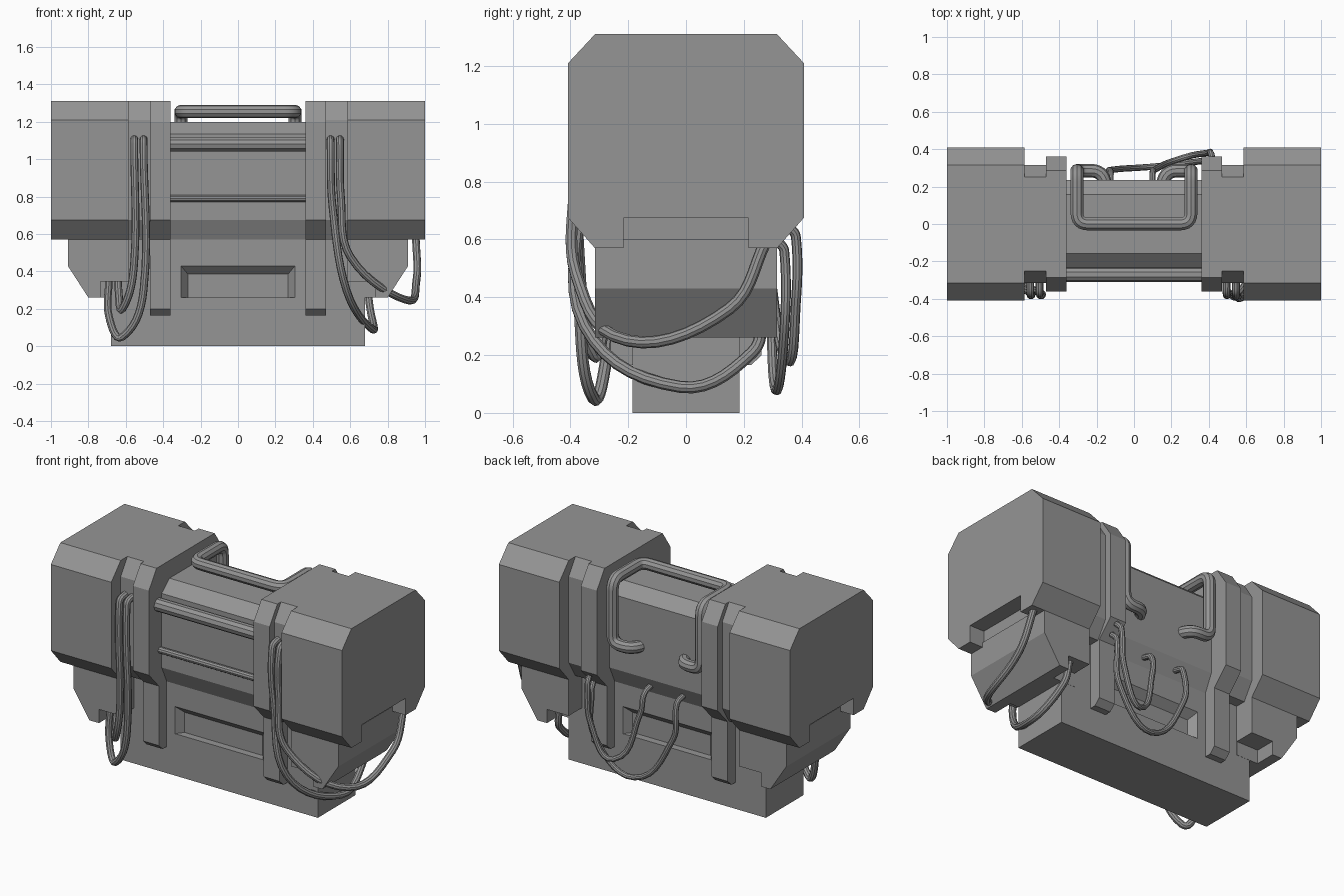
import bpy, bmesh
from mathutils import Vector

cube = bpy.data.objects.get("Cube")
if cube:
    bpy.data.objects.remove(cube)

SHADE = 0.3
GREY = (SHADE, SHADE, SHADE, 1)
grey = bpy.data.materials.new("plain grey")
grey.use_nodes = True
grey.diffuse_color = GREY
grey.node_tree.nodes["Principled BSDF"].inputs["Base Color"].default_value = GREY


def loft(name, ring_a, ring_b):
    """Closed solid between two rings with equal point counts."""
    bm = bmesh.new()
    a = [bm.verts.new(point) for point in ring_a]
    b = [bm.verts.new(point) for point in ring_b]
    bm.faces.new(a)
    bm.faces.new(b[::-1])
    for i in range(len(a)):
        bm.faces.new((a[i - 1], a[i], b[i], b[i - 1]))
    bmesh.ops.recalc_face_normals(bm, faces=bm.faces)
    mesh = bpy.data.meshes.new(name)
    bm.to_mesh(mesh)
    bm.free()
    mesh.materials.append(grey)
    ob = bpy.data.objects.new(name, mesh)
    bpy.context.collection.objects.link(ob)
    return ob


def prism(name, half, x_start, x_end):
    """Extrude along x a (y, z) half profile mirrored in y."""
    ring = half + [(-y, z) for y, z in reversed(half)]
    return loft(name, [(x_start, y, z) for y, z in ring], [(x_end, y, z) for y, z in ring])


def box(name, x_start, x_end, depth, bottom, top, y=0):
    """Box of half depth around y."""
    ring = [(y - depth, bottom), (y + depth, bottom), (y + depth, top), (y - depth, top)]
    return loft(name, [(x_start, *point) for point in ring], [(x_end, *point) for point in ring])


def cut(ob, cutter):
    mod = ob.modifiers.new("cut", "BOOLEAN")
    mod.object = cutter
    mod.operation = "DIFFERENCE"
    mod.solver = "EXACT"
    bpy.context.view_layer.objects.active = ob
    bpy.ops.object.modifier_apply(modifier=mod.name)
    bpy.data.objects.remove(cutter)


def tube(name, points, radius):
    """Round smooth-shaded tube through the points, as a mesh."""
    curve = bpy.data.curves.new(name, "CURVE")
    curve.dimensions = "3D"
    curve.bevel_depth = radius
    curve.bevel_resolution = 3
    curve.use_fill_caps = True
    spline = curve.splines.new("POLY")
    spline.points.add(len(points) - 1)
    for target, point in zip(spline.points, points):
        target.co = (*point, 1)
    curve.materials.append(grey)
    ob = bpy.data.objects.new(name, curve)
    bpy.context.collection.objects.link(ob)
    bpy.ops.object.select_all(action="DESELECT")
    ob.select_set(True)
    bpy.context.view_layer.objects.active = ob
    bpy.ops.object.convert(target="MESH")
    bpy.ops.object.shade_smooth_by_angle()


def rounded(points, radius, steps=6):
    """Replace each inner corner of a path by a curve."""
    points = [Vector(point) for point in points]
    path = [points[0]]
    for before, corner, after in zip(points, points[1:], points[2:]):
        start = corner + (before - corner).normalized() * radius
        end = corner + (after - corner).normalized() * radius
        for i in range(steps + 1):
            t = i / steps
            path.append(start.lerp(corner, t).lerp(corner.lerp(end, t), t))
    return path + [points[-1]]


def flowing(points, steps=7):
    """Smooth path through the points, with tangents limited to each span."""
    points = [Vector(point) for point in points]
    last = len(points) - 1
    slopes = [(points[min(i + 1, last)] - points[max(i - 1, 0)]).normalized()
              for i in range(last + 1)]
    path = []
    for i in range(last):
        reach = (points[i + 1] - points[i]).length * 0.37
        a, d = points[i], points[i + 1]
        b, c = a + slopes[i] * reach, d - slopes[i + 1] * reach
        for k in range(steps):
            t = k / steps
            left, mid, right = a.lerp(b, t), b.lerp(c, t), c.lerp(d, t)
            path.append(left.lerp(mid, t).lerp(mid.lerp(right, t), t))
    return path + [points[-1]]


def front_cable(name, x, points):
    """Cable plugged into the front of a collar, then hanging."""
    tube(name, flowing([(x, -.3, 1.11), (x, -.37, 1.08)] + points), .021)


# End housings, collars, straps and lower blocks on both sides
HOUSING = [(.315, 1.31), (.408, 1.21), (.408, .675), (.315, .57)]
COLLAR = [(.25, 1.31), (.315, 1.21), (.315, .675), (.25, .57)]
STRAP = [(.285, 1.31), (.36, 1.2), (.36, .675), (.262, .57), (.262, .2), (.225, .165)]
END = [(.585, .6), (.91, .6), (.91, .43), (.8, .26), (.585, .26)]
for side, s in (("left", 1), ("right", -1)):
    housing = prism(side + "_housing", HOUSING, s * .585, s)
    cut(housing, box("housing_notch", s * .9, s * 1.1, .217, .5, .675))
    prism(side + "_collar", COLLAR, s * .465, s * .59)
    prism(side + "_strap", STRAP, s * .36, s * .47)

    # Lower block with sloped end and cable sockets
    block = loft(side + "_lower_block", [(s * x, -.315, z) for x, z in END],
                 [(s * x, .315, z) for x, z in END])
    for d in (1, -1):
        cut(block, box("socket", s * .5, s * .735, .114, .2, .345, d * .3))

# Central body, with a tapered slot in each long side of its lower part
prism("central_body", [(.158, 1.2), (.235, 1.135), (.235, .675), (.185, .57)], -.37, .37)
core = box("lower_core", -.6, .6, .185, .26, .575)
for d in (1, -1):
    rings = [[(-x, y, .2), (x, y, .2), (x, y, z), (-x, y, z)]
             for x, y, z in ((.305, d * .186, .43), (.268, d * .14, .385))]
    cut(core, loft("slot", *rings))
box("base", -.678, .678, .185, 0, .26)

# Front rods
for name, y, z, radius in (("thick_rod", -.27, 1.08, .04), ("thin_rod", -.25, .79, .02)):
    tube(name, [(-.37, y, z), (.37, y, z)], radius)

# Carrying handle
half = [(.15, .2, .86), (.17, .285, .86), (.305, .285, .86), (.305, .285, 1.255), (.305, 0, 1.255)]
tube("handle", rounded(half + [(-x, y, z) for x, y, z in reversed(half)], .06), .036)

# Front cables on the left, passing around the end
front_cable("left_outer_cable", .545, [(.55, -.385, .8), (.6, -.38, .48), (.89, -.2, .25),
                                       (.955, .15, .36), (.95, .28, .6)])
front_cable("left_inner_cable", .495, [(.505, -.37, .75), (.58, -.35, .3), (.72, -.02, .09),
                                       (.705, .23, .21), (.685, .265, .36)])

# Front cables on the right, looping up into the socket
for name, x, end, low in (("long", -.505, -.69, .05), ("short", -.555, -.64, .2)):
    front_cable("right_" + name + "_cable", x,
                [(x, -.365, low + .25), ((x + end) / 2 - .02, -.32, low),
                 (end, -.28, low + .11), (end, -.265, .36)])

# Back cables, sagging from the left strap to the central body
for name, end, y, low, z in (("long", -.125, .29, .08, .6), ("short", .1, .33, .18, .65)):
    tube("back_" + name + "_cable",
         flowing([(.42, y + .02, z), (.41, y + .05, z - .04), (.39, y + .05, low + .2),
                  (end / 2 + .2, y + .02, low), (end + .01, .29, low + .3),
                  (end, .27, .59), (end, .2, .62)]), .017)
